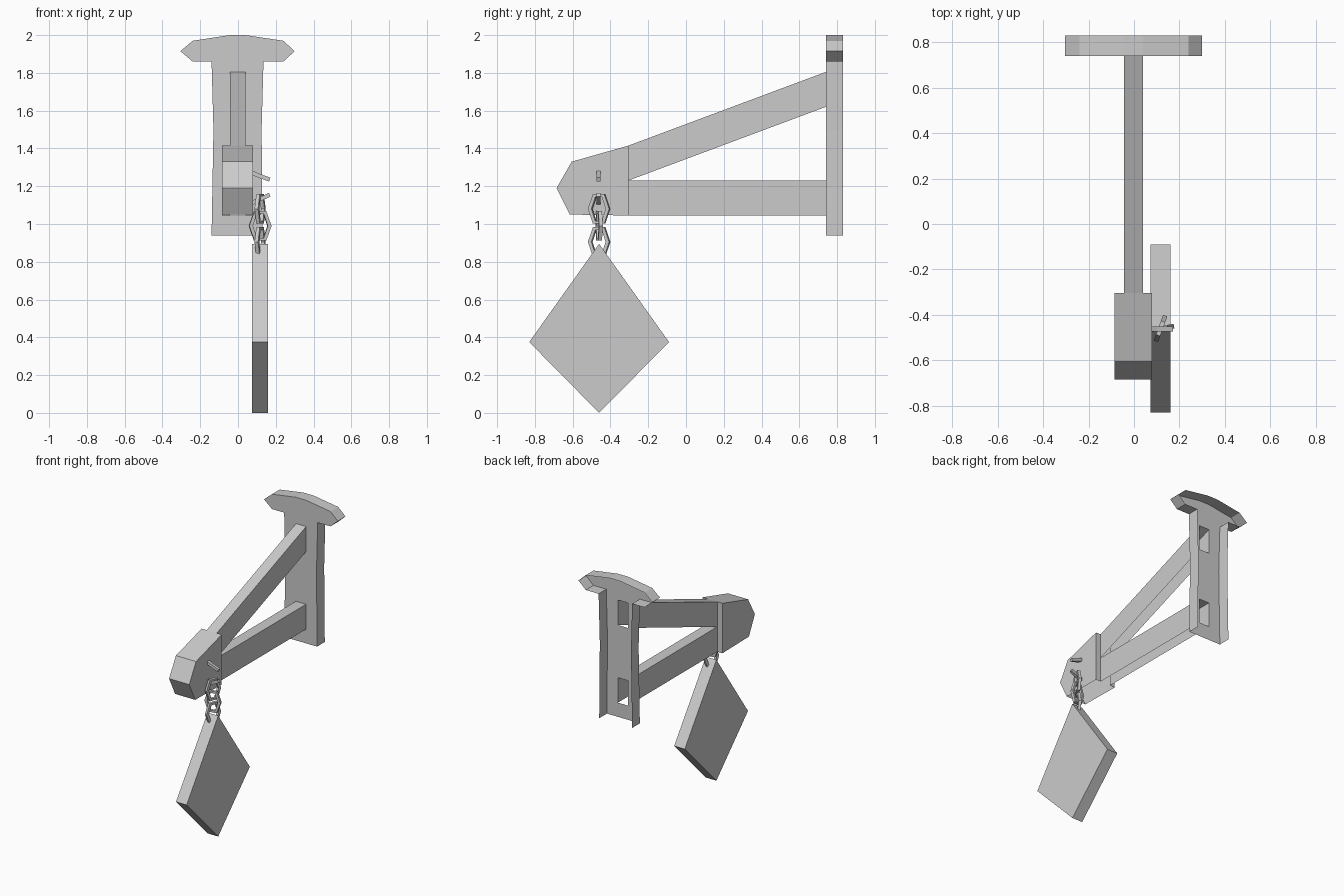
import bpy, bmesh, math
from mathutils import Vector, Matrix

if "Cube" in bpy.data.objects:
    bpy.data.objects.remove(bpy.data.objects["Cube"])


def finish(name, bm):
    bmesh.ops.remove_doubles(bm, verts=bm.verts, dist=1e-5)
    bmesh.ops.recalc_face_normals(bm, faces=bm.faces)
    me = bpy.data.meshes.new(name)
    bm.to_mesh(me)
    bm.free()
    ob = bpy.data.objects.new(name, me)
    bpy.context.collection.objects.link(ob)
    return ob


def prism(name, pts, x0, x1, skip=(), strips=None):
    """Extrude a (y, z) profile along x; edges in skip stay open."""
    bm = bmesh.new()
    a = [bm.verts.new((x0, y, z)) for y, z in pts]
    b = [bm.verts.new((x1, y, z)) for y, z in pts]
    bm.faces.new(a)
    bm.faces.new(b[::-1])
    n = len(pts)
    for i in range(n):
        if i not in skip:
            j = (i + 1) % n
            bm.faces.new((a[i], b[i], b[j], a[j]))
    for xa, xb, y, za, zb in strips or []:
        bm.faces.new([bm.verts.new(c) for c in
                      ((xa, y, za), (xb, y, za), (xb, y, zb), (xa, y, zb))])
    return finish(name, bm)


def tube(bm, path, r, closed):
    """Square-section tube along a path of points."""
    n = len(path)
    normal = Vector((0, 1, 0))
    rings = []
    for i, p in enumerate(path):
        prev = path[(i - 1) % n] if closed or i else p
        nxt = path[(i + 1) % n] if closed or i < n - 1 else p
        side = (nxt - prev).normalized().cross(normal)
        rings.append([bm.verts.new(p + r * (side * math.cos(t) + normal * math.sin(t)))
                      for t in (math.pi / 4 + k * math.pi / 2 for k in range(4))])
    for i in range(n if closed else n - 1):
        u, v = rings[i], rings[(i + 1) % n]
        for k in range(4):
            m = (k + 1) % 4
            bm.faces.new((u[k], u[m], v[m], v[k]))
    if not closed:
        bm.faces.new(rings[0])
        bm.faces.new(rings[-1][::-1])


# Wall plate with winged cap: open at the back and bottom, sockets in the front
YF, YB = 0.74, 0.83
outline = [(-0.14, 0.94), (0.13, 0.94), (0.125, 1.5), (0.135, 1.86), (0.24, 1.86),
           (0.30, 1.915), (0.24, 1.97), (0.04, 2.0), (-0.045, 2.0), (-0.24, 1.97),
           (-0.305, 1.915), (-0.24, 1.86), (-0.14, 1.86), (-0.13, 1.5)]
BX0, BX1 = -0.043, 0.04
bm = bmesh.new()
loops = [outline] + [[(BX0, a), (BX1, a), (BX1, b), (BX0, b)]
                     for a, b in ((1.045, 1.23), (1.62, 1.805))]
edges = []
for k, loop in enumerate(loops):
    vs = [bm.verts.new((x, YF, z)) for x, z in loop]
    edges += [bm.edges.new((vs[i - 1], vs[i])) for i in range(len(vs))]
    if k == 0:
        front = vs
bmesh.ops.triangle_fill(bm, edges=edges, use_beauty=True, normal=(0, -1, 0))
back = [bm.verts.new((x, YB, z)) for x, z in outline]
for i in range(1, len(outline)):
    j = (i + 1) % len(outline)
    bm.faces.new((front[i], front[j], back[j], back[i]))
# merge the front triangles' coplanar edges
bmesh.ops.dissolve_limit(bm, angle_limit=0.001, verts=bm.verts, edges=bm.edges)
finish("wall_plate", bm)

# Hollow beams, open at both ends and underneath
YH = -0.305
prism("lower_beam", [(YH, 1.045), (YF, 1.045), (YF, 1.23), (YH, 1.23)],
      BX0, BX1, skip=(0, 1, 3))
prism("upper_beam", [(YH, 1.23), (YF, 1.62), (YF, 1.805), (YH, 1.415)],
      BX0, BX1, skip=(0, 1, 3))

# Beam head, open underneath, with back strips beside the beams
prism("beam_head", [(YH, 1.045), (YH, 1.415), (-0.605, 1.33), (-0.685, 1.19), (-0.615, 1.05)],
      -0.085, 0.08, skip=(0, 4),
      strips=[(-0.085, BX0, YH, 1.045, 1.415), (BX1, 0.08, YH, 1.045, 1.415)])

# Hanging diamond board
prism("sign_board", [(-0.46, 0.895), (-0.09, 0.375), (-0.46, 0.0), (-0.83, 0.375)],
      0.073, 0.16)

# Chain pegs in the head
for name, path in (("upper_peg", [(0.07, 0, 1.275), (0.10, 0, 1.26), (0.168, 0, 1.235)]),
                   ("lower_peg", [(0.07, 0, 1.11), (0.125, 0, 1.135), (0.168, 0, 1.155)])):
    bm = bmesh.new()
    tube(bm, [Vector((x, -0.463, z)) for x, y, z in path], 0.015, False)
    finish(name, bm)

# Hexagonal chain links, alternately turned
for i, (z, yaw) in enumerate(((1.08, 70), (0.99, 10), (0.905, 70))):
    bm = bmesh.new()
    tube(bm, [Vector((0.05 * math.cos(k * math.pi / 3), 0, 0.082 * math.sin(k * math.pi / 3)))
              for k in range(6)], 0.014, True)
    bm.transform(Matrix.Translation((0.117, -0.46, z)) @ Matrix.Rotation(math.radians(yaw), 4, 'Z'))
    finish(f"chain_link_{i + 1}", bm)
